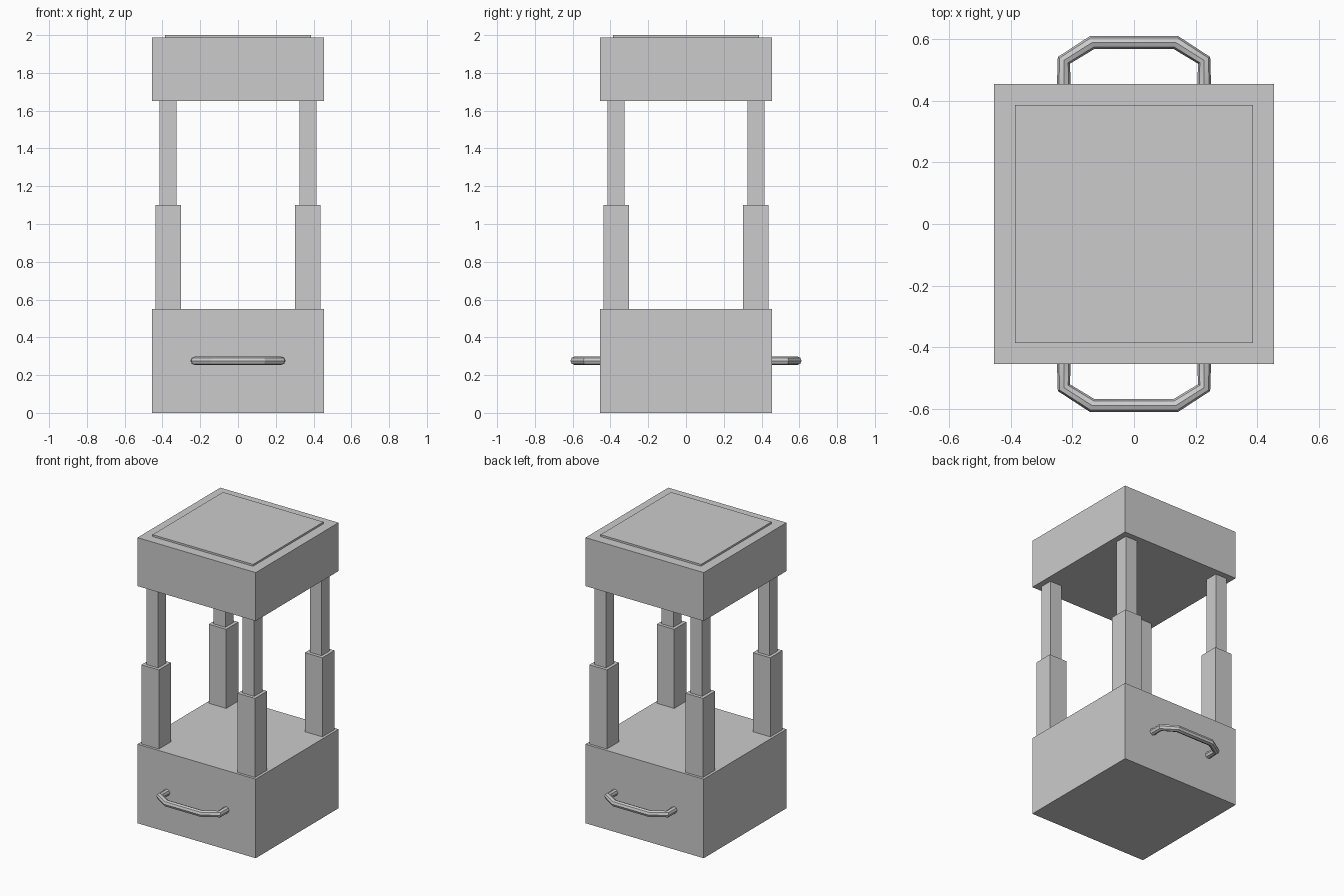
import bpy

if "Cube" in bpy.data.objects:
    bpy.data.objects.remove(bpy.data.objects["Cube"])

HALF = 0.455       # half width of base and head
POST = 0.37        # post centre offset from the axis


def box(name, half, z0, z1, x=0.0, y=0.0):
    bpy.ops.mesh.primitive_cube_add(size=1, location=(x, y, (z0 + z1) / 2))
    ob = bpy.context.object
    ob.name = name
    ob.scale = (2 * half, 2 * half, z1 - z0)
    bpy.ops.object.transform_apply(location=False, rotation=False, scale=True)
    return ob


def handle(name, side):
    # bent tube swept along a short polyline
    pts = [(-0.228, HALF - 0.005), (-0.228, 0.532), (-0.136, 0.59)]
    pts += [(-x, y) for x, y in reversed(pts)]
    curve = bpy.data.curves.new(name, 'CURVE')
    curve.dimensions = '3D'
    curve.bevel_depth = 0.0225
    curve.bevel_resolution = 2
    curve.use_fill_caps = True
    spline = curve.splines.new('POLY')
    spline.points.add(len(pts) - 1)
    for p, (x, y) in zip(spline.points, pts):
        p.co = (x, side * y, 0.276, 1)
    ob = bpy.data.objects.new(name, curve)
    bpy.context.collection.objects.link(ob)
    bpy.ops.object.select_all(action='DESELECT')
    ob.select_set(True)
    bpy.context.view_layer.objects.active = ob
    bpy.ops.object.convert(target='MESH')
    bpy.ops.object.shade_smooth_by_angle()


# base, head and raised top panel
box("base", HALF, 0, 0.55)
box("head", HALF, 1.65, 1.987)
box("top_panel", 0.387, 1.987, 2.0)

# stepped corner posts
for sy, fb in ((-1, "front"), (1, "back")):
    for sx, lr in ((-1, "left"), (1, "right")):
        box(f"{fb}_{lr}_lower_post", 0.067, 0.55, 1.10, sx * POST, sy * POST)
        box(f"{fb}_{lr}_upper_post", 0.045, 1.10, 1.65, sx * POST, sy * POST)

# carrying handles
handle("front_handle", -1)
handle("back_handle", 1)
